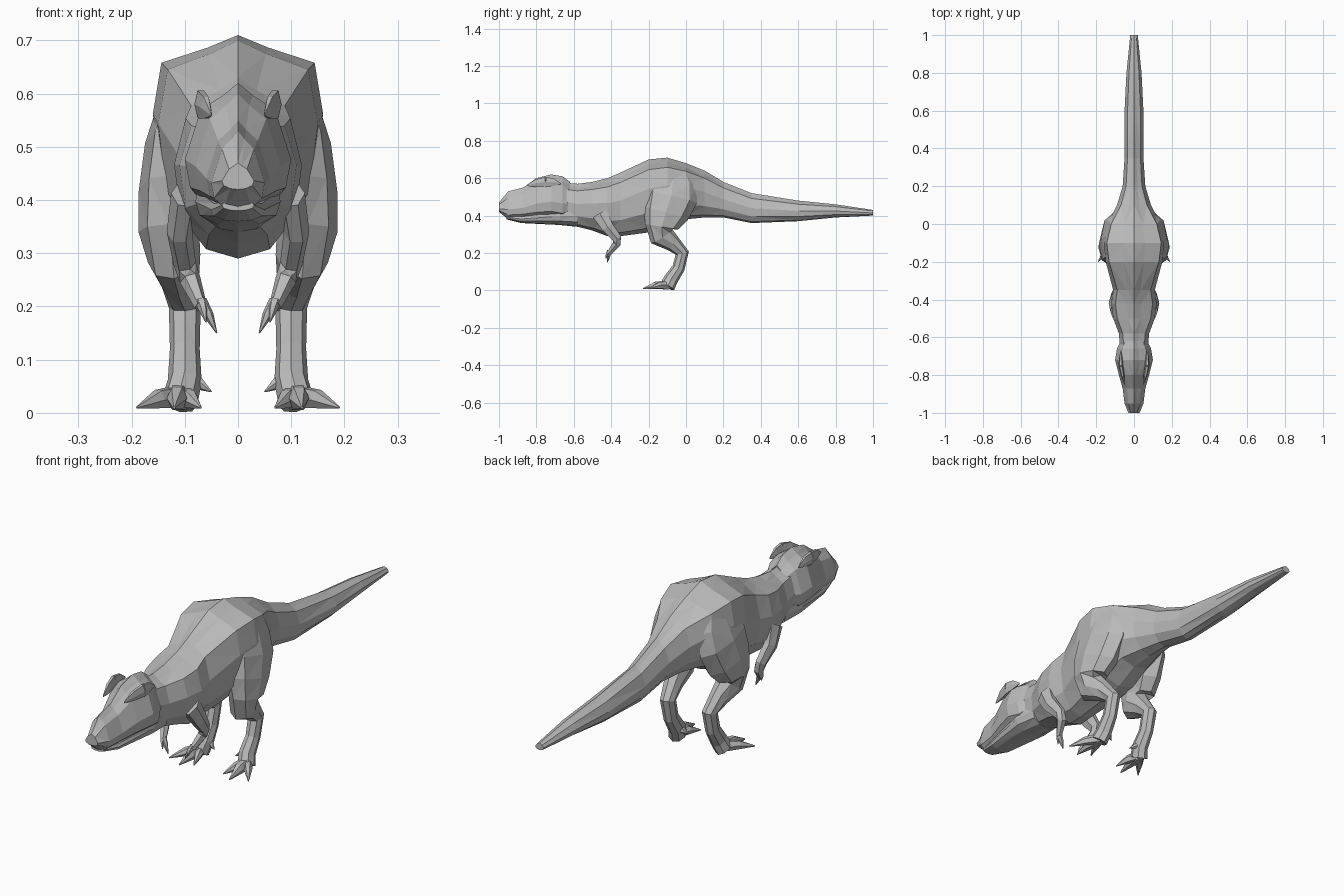
import bpy, bmesh
from math import sin, cos, tau
from mathutils import Vector

cube = bpy.data.objects.get("Cube")
if cube:
    bpy.data.objects.remove(cube, do_unlink=True)

grey = (0.5, 0.5, 0.5, 1)
skin = bpy.data.materials.new("grey skin")
skin.use_nodes = True
skin.diffuse_color = grey
skin.node_tree.nodes["Principled BSDF"].inputs["Base Color"].default_value = grey


def skin_rings(name, rings):
    """Bridge closed rings of points, cap both ends and make a faceted object."""
    bm = bmesh.new()
    loops = [[bm.verts.new(point) for point in ring] for ring in rings]
    for ring, following in zip(loops, loops[1:]):
        for i in range(len(ring)):
            bm.faces.new((ring[i - 1], ring[i], following[i], following[i - 1]))
    bm.faces.new(loops[0])
    bm.faces.new(loops[-1])
    bmesh.ops.recalc_face_normals(bm, faces=bm.faces)
    bmesh.ops.triangulate(bm, faces=bm.faces)
    mesh = bpy.data.meshes.new(name)
    bm.to_mesh(mesh)
    bm.free()
    mesh.materials.append(skin)
    obj = bpy.data.objects.new(name, mesh)
    bpy.context.collection.objects.link(obj)
    return obj


def trunk(name, stations, belly, shoulder):
    """Loft symmetric sections, each given as y, bottom, top and half width.
    Wider sections carry their widest line higher and have squarer shoulders."""
    rings = []
    for y, low, high, width in stations:
        widest = belly + width
        square = shoulder + 2 * width
        rise = 1 - widest
        half = [(0, 1), (square * .4, 1 - rise * .16), (square, widest + rise * .65),
                (1, widest), (.9, widest * .45), (.5, widest * .1), (0, 0)]
        outline = half + [(-side, level) for side, level in half[-2:0:-1]]
        rings.append([(side * width, y, low + level * (high - low))
                      for side, level in outline])
    skin_rings(name, rings)


def limb(name, path, sides=8):
    """Mirrored pair of tubes through x, y, z, radius; deeper higher up the body."""
    centres = [Vector(step[:3]) for step in path]
    rings = []
    for i, (centre, step) in enumerate(zip(centres, path)):
        before = centres[max(i - 1, 0)]
        after = centres[min(i + 1, len(centres) - 1)]
        along = (after - before).normalized()
        depth = along.cross(Vector((1, 0, 0))).normalized()
        side = depth.cross(along)
        deepen = 1.2 + 4 * max(centre.z - .25, 0)
        ring = []
        for k in range(sides):
            angle = tau * k / sides
            offset = side * cos(angle) + depth * sin(angle) * deepen
            point = centre + offset * step[3]
            point.z = max(point.z, 0)
            ring.append(point)
        rings.append(ring)
    skin_rings(name, rings).modifiers.new("mirror", 'MIRROR')


def spike(name, base, tip, radius):
    """Mirrored pair of toes or claws with a knuckle, tapering to a point."""
    start, end = Vector(base), Vector(tip)
    knuckle = start.lerp(end, .5)
    knuckle.z += radius * .3
    limb(name, [(*start, radius), (*knuckle, radius * .8), (*end, radius * .1)], sides=6)


# Neck, chest, hips and tail
trunk("body_and_tail", [
    (-.7, .38, .58, .07),
    (-.58, .34, .57, .08),
    (-.5, .32, .58, .11),
    (-.42, .29, .6, .12),
    (-.35, .29, .63, .11),
    (-.2, .31, .7, .15),
    (-.1, .33, .71, .16),
    (0, .38, .68, .14),
    (.1, .39, .64, .09),
    (.2, .39, .58, .06),
    (.35, .36, .52, .05),
    (.6, .37, .48, .05),
    (.8, .39, .46, .04),
    (1, .4, .43, .02),
], belly=.45, shoulder=.58)

# Skull, flaring at the back of the cheeks
trunk("head", [
    (-1, .42, .47, .03),
    (-.95, .38, .53, .05),
    (-.87, .38, .55, .06),
    (-.8, .38, .6, .08),
    (-.72, .38, .62, .1),
    (-.66, .37, .61, .09),
    (-.62, .4, .58, .07),
], belly=.3, shoulder=.5)

# Lower jaw and throat
trunk("lower_jaw", [
    (-.96, .38, .4, .03),
    (-.88, .36, .4, .05),
    (-.68, .35, .43, .08),
    (-.58, .34, .44, .07),
], belly=.5, shoulder=.8)

# Brow ridges over the eyes
spike("front_brows", (.07, -.75, .58), (.05, -.85, .56), .012)
spike("rear_brows", (.07, -.75, .58), (.07, -.67, .57), .012)

# Hind legs from hip to foot
limb("hind_legs", [
    (.1, -.06, .64, .03),
    (.1, -.07, .58, .05),
    (.11, -.08, .5, .065),
    (.12, -.11, .41, .067),
    (.13, -.13, .34, .057),
    (.12, -.13, .29, .05),
    (.11, -.07, .25, .037),
    (.1, -.02, .2, .03),
    (.1, -.04, .12, .028),
    (.1, -.08, .06, .032),
    (.11, -.1, .02, .034),
])

# Spreading toes and the small inner claw
ball = (.11, -.09, .03)
spike("inner_toes", ball, (.07, -.2, .01), .02)
spike("middle_toes", ball, (.12, -.23, .01), .024)
spike("outer_toes", ball, (.19, -.2, .01), .02)
spike("dew_claws", (.09, -.07, .06), (.05, -.09, .04), .013)

# Small forearms with two claws each
limb("arms", [
    (.1, -.46, .41, .026),
    (.11, -.42, .34, .024),
    (.1, -.37, .28, .021),
    (.09, -.37, .25, .02),
    (.07, -.41, .2, .012),
], sides=6)
wrist = (.07, -.41, .21)
spike("inner_claws", wrist, (.04, -.42, .15), .012)
spike("outer_claws", wrist, (.06, -.43, .17), .011)
